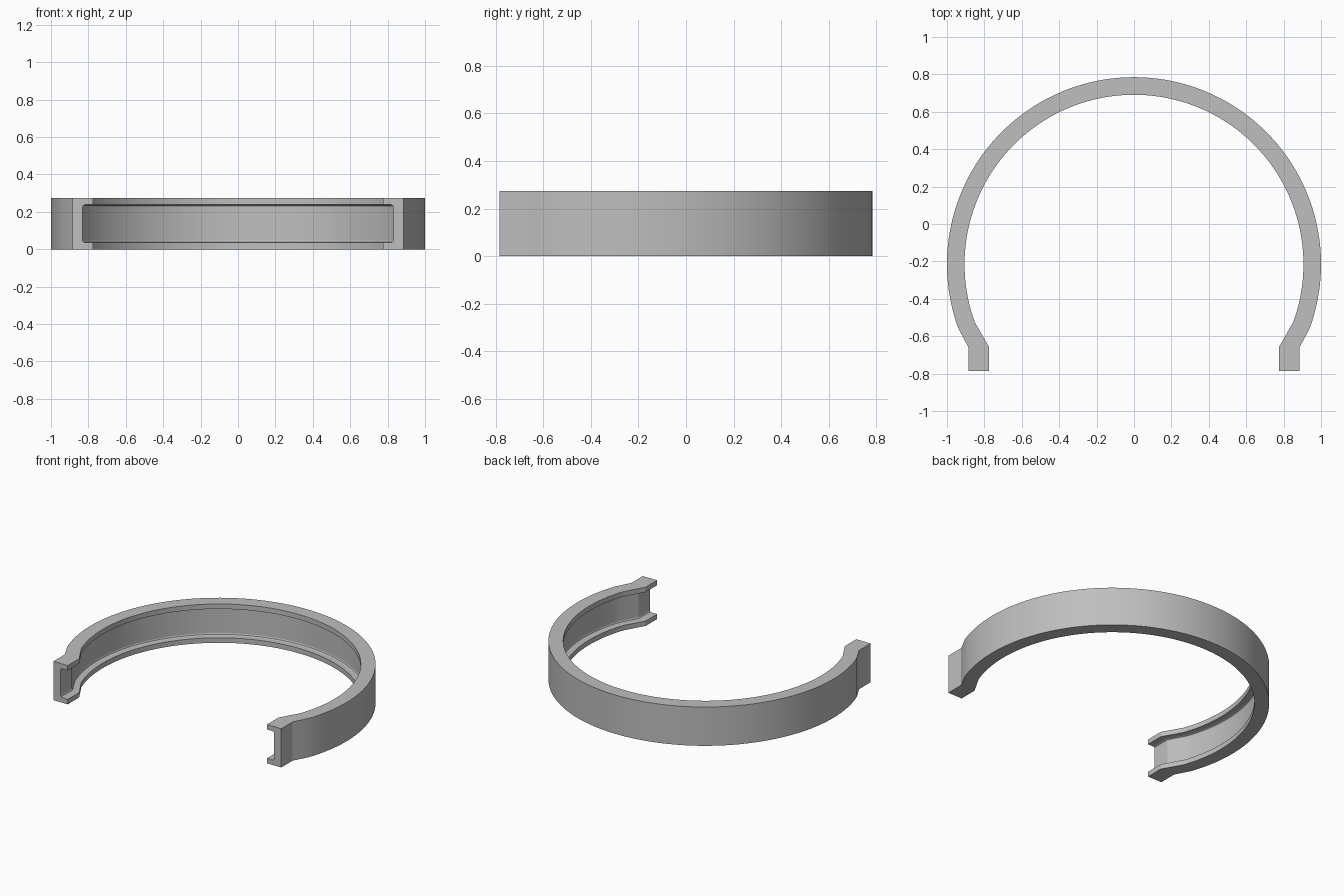
import bpy, bmesh, math
from mathutils import Vector

cube = bpy.data.objects.get("Cube")
if cube:
    bpy.data.objects.remove(cube, do_unlink=True)

HEIGHT, LIP = 0.273, 0.035
CENTRE = Vector((0, -0.215))
R_OUT, R_IN = 1.0, 0.906
FRONT, KNEE = -0.785, -0.658
ARC_END = math.radians(20)
STEPS = 96

grey = bpy.data.materials.new("plain_grey")
grey.use_nodes = True
grey.diffuse_color = (0.52, 0.52, 0.52, 1)
bsdf = next(n for n in grey.node_tree.nodes if n.type == 'BSDF_PRINCIPLED')
bsdf.inputs["Base Color"].default_value = (0.52, 0.52, 0.52, 1)

# Path stations: pairs of outer and inner plan points, right foot to left foot
def foot(side):
    return [(Vector((side * 0.886, y)), Vector((side * 0.775, y))) for y in (FRONT, KNEE)]

stations = foot(1)
for i in range(STEPS + 1):
    a = -ARC_END + (math.pi + 2 * ARC_END) * i / STEPS
    d = Vector((math.cos(a), math.sin(a)))
    stations.append((CENTRE + d * R_OUT, CENTRE + d * R_IN))
stations += foot(-1)[::-1]

# Channel section: depth from outer wall (0) to lip edge (1), and height
G, C = 0.5, 0.012
low = [(0, 0), (1, 0), (1, LIP), (G + 0.12, LIP), (G + 0.035, LIP + C * 0.3), (G, LIP + C)]
section = low + [(t, HEIGHT - z) for t, z in reversed(low)]

# Sweep the section along the stations
bm = bmesh.new()
rings = []
for outer, inner in stations:
    rings.append([bm.verts.new((*outer.lerp(inner, t), z)) for t, z in section])
n = len(section)
for a, b in zip(rings, rings[1:]):
    for k in range(n):
        j = (k + 1) % n
        bm.faces.new((a[k], a[j], b[j], b[k]))
bm.faces.new(rings[0])
bm.faces.new(rings[-1][::-1])
bmesh.ops.recalc_face_normals(bm, faces=bm.faces)

mesh = bpy.data.meshes.new("channel_ring")
bm.to_mesh(mesh)
bm.free()
mesh.materials.append(grey)
ring = bpy.data.objects.new("channel_ring", mesh)
bpy.context.collection.objects.link(ring)

# Smooth curved walls, crisp corners
bpy.ops.object.select_all(action='DESELECT')
ring.select_set(True)
bpy.context.view_layer.objects.active = ring
bpy.ops.object.shade_smooth_by_angle(angle=math.radians(20))
